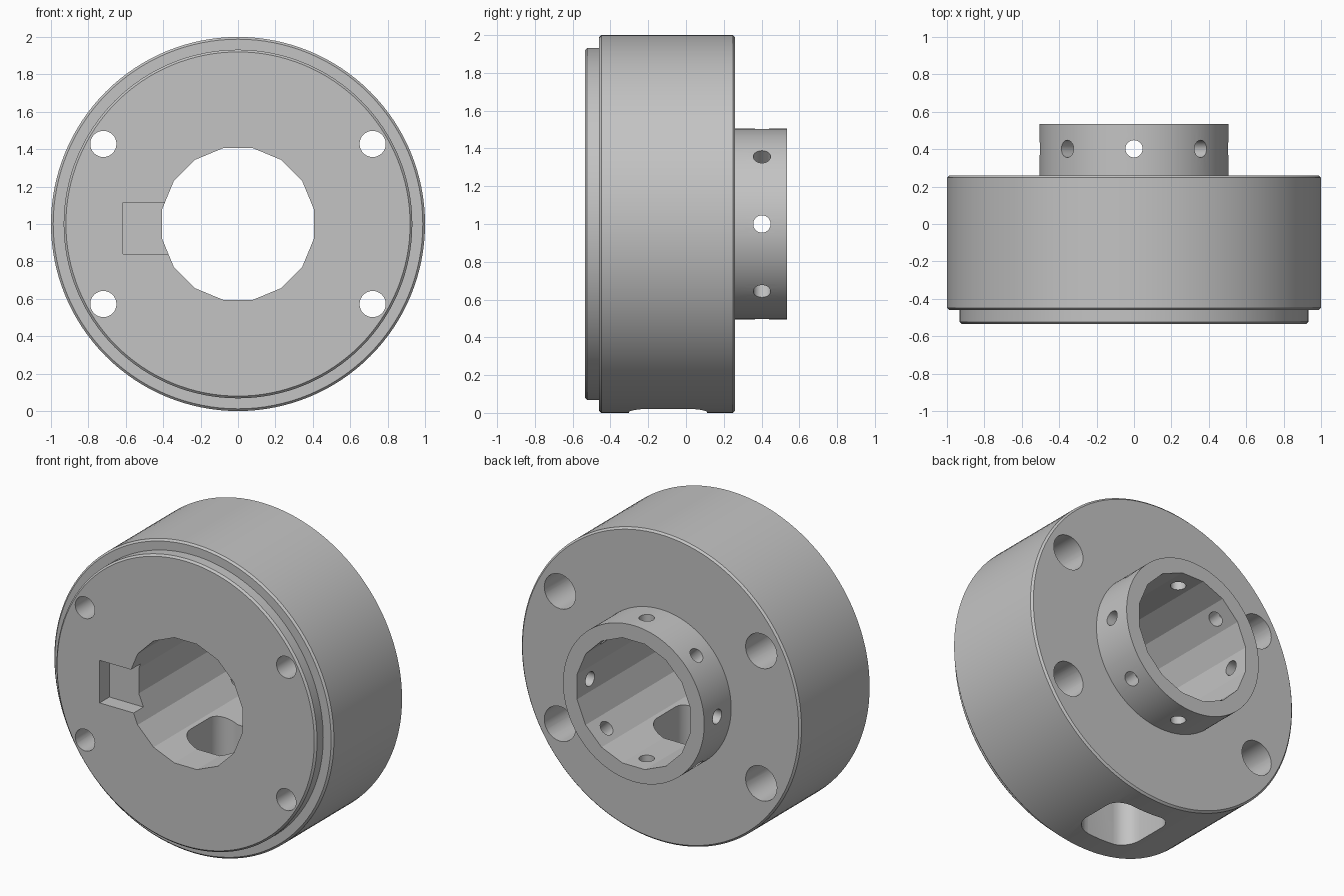
import bpy, bmesh, math
from mathutils import Matrix, Vector

if "Cube" in bpy.data.objects:
    bpy.data.objects.remove(bpy.data.objects["Cube"], do_unlink=True)

CENTRE = Vector((0, 0, 1))

steel = bpy.data.materials.new("grey_steel")
steel.use_nodes = True
steel.diffuse_color = (0.55, 0.55, 0.55, 1)
steel.node_tree.nodes["Principled BSDF"].inputs["Base Color"].default_value = (0.55, 0.55, 0.55, 1)


def to_object(name, bm):
    bmesh.ops.recalc_face_normals(bm, faces=bm.faces)
    mesh = bpy.data.meshes.new(name)
    bm.to_mesh(mesh)
    bm.free()
    mesh.materials.append(steel)
    obj = bpy.data.objects.new(name, mesh)
    bpy.context.collection.objects.link(obj)
    return obj


def lathe(name, profile, steps=128):
    """Turn a (radius, y) profile around the hub's y axis."""
    bm = bmesh.new()
    verts = [bm.verts.new(CENTRE + Vector((r, y, 0))) for r, y in profile]
    edges = [bm.edges.new(pair) for pair in zip(verts, verts[1:])]
    bmesh.ops.spin(bm, geom=verts + edges, cent=CENTRE, axis=(0, 1, 0),
                   angle=math.tau, steps=steps, use_merge=True)
    bmesh.ops.remove_doubles(bm, verts=bm.verts, dist=1e-5)
    return to_object(name, bm)


def rod(name, centre, axis, radius, length, sides=32, twist=0):
    """Cylinder cutter along the given axis."""
    bm = bmesh.new()
    turn = Vector(axis).to_track_quat("Z", "Y").to_matrix().to_4x4()
    bmesh.ops.create_cone(bm, cap_ends=True, segments=sides, radius1=radius,
                          radius2=radius, depth=length,
                          matrix=Matrix.Translation(centre) @ turn @ Matrix.Rotation(twist, 4, "Z"))
    return to_object(name, bm)


def box(name, low, high, rounding=0):
    """Box cutter, with optional rounded vertical edges."""
    low, high = Vector(low), Vector(high)
    bm = bmesh.new()
    bmesh.ops.create_cube(bm, size=1, matrix=Matrix.Translation((low + high) / 2)
                          @ Matrix.Diagonal((*(high - low), 1)))
    if rounding:
        upright = [e for e in bm.edges if abs(e.verts[0].co.z - e.verts[1].co.z) > 0.1]
        bmesh.ops.bevel(bm, geom=upright, offset=rounding, segments=8,
                        profile=0.5, affect="EDGES")
    return to_object(name, bm)


def cut(target, cutter):
    cutter.hide_render = True
    mod = target.modifiers.new("cut", "BOOLEAN")
    mod.operation, mod.solver, mod.object = "DIFFERENCE", "EXACT", cutter
    bpy.context.view_layer.objects.active = target
    bpy.ops.object.modifier_apply(modifier=mod.name)
    bpy.data.objects.remove(cutter, do_unlink=True)


# Turned body: front spigot, wide drum and rear collar with chamfered rims
c = 0.012
front, ledge, back, end = -0.535, -0.46, 0.26, 0.535
hub = lathe("flanged_hub", [
    (0, front), (0.932 - c, front), (0.932, front + c), (0.932, ledge),
    (1 - c, ledge), (1, ledge + c), (1, back - c), (1 - c, back),
    (0.505, back), (0.505, end), (0, end)])

# Sixteen-sided bore with a flat on top
cut(hub, rod("bore_cutter", CENTRE, (0, 1, 0), 0.413, 2, 16, math.pi / 16))

# Shallow rectangular pocket beside the bore
cut(hub, box("pocket_cutter", (-0.615, -1, 0.84), (-0.3, front + 0.1, 1.115)))

# Four bolt holes, counterbored from the rear
for x in (-0.72, 0.72):
    for z in (-0.428, 0.428):
        spot = CENTRE + Vector((x, 0, z))
        cut(hub, rod("bolt_cutter", spot, (0, 1, 0), 0.07, 2))
        cut(hub, rod("counterbore_cutter", spot + Vector((0, 0.3, 0)), (0, 1, 0), 0.112, 1))

# Eight radial holes through the collar
for i in range(4):
    a = i * math.pi / 4
    cut(hub, rod("pin_cutter", CENTRE + Vector((0, 0.402, 0)),
                 (math.cos(a), 0, math.sin(a)), 0.046, 1.3))

# Rounded square opening through the underside
cut(hub, box("opening_cutter", (-0.207, -0.302, -0.2), (0.207, 0.112, 0.9), 0.11))

# Smooth turned surfaces, keeping the bore faceted
bpy.ops.object.select_all(action="DESELECT")
hub.select_set(True)
bpy.context.view_layer.objects.active = hub
bpy.ops.object.shade_smooth_by_angle(angle=math.radians(15))
